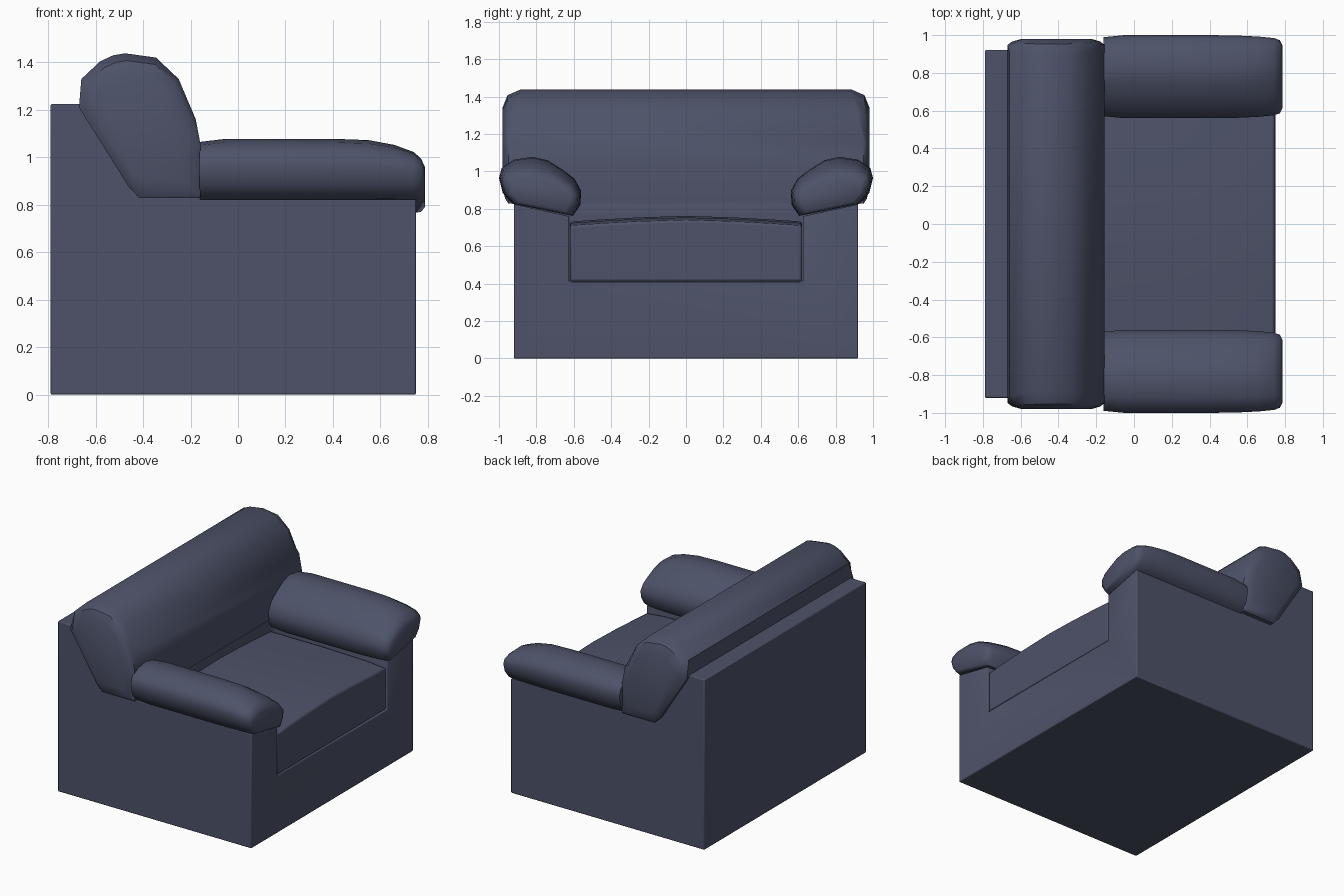
import bpy, bmesh, math

if "Cube" in bpy.data.objects:
    bpy.data.objects.remove(bpy.data.objects["Cube"])

fabric = bpy.data.materials.new("slate_fabric")
fabric.diffuse_color = (0.075, 0.085, 0.14, 1)
fabric.use_nodes = True
fabric.node_tree.nodes["Principled BSDF"].inputs["Base Color"].default_value = fabric.diffuse_color


def loft(name, rings, angle=35):
    """Skin equal-length rings of points and cap both ends."""
    bm = bmesh.new()
    loops = [[bm.verts.new(p) for p in r] for r in rings]
    for a, b in zip(loops, loops[1:]):
        n = len(a)
        for i in range(n):
            bm.faces.new((a[i], a[(i + 1) % n], b[(i + 1) % n], b[i]))
    bm.faces.new(loops[0])
    bm.faces.new(loops[-1])
    bmesh.ops.recalc_face_normals(bm, faces=bm.faces)
    me = bpy.data.meshes.new(name)
    bm.to_mesh(me)
    bm.free()
    ob = bpy.data.objects.new(name, me)
    bpy.context.collection.objects.link(ob)
    me.materials.append(fabric)
    bpy.ops.object.select_all(action='DESELECT')
    ob.select_set(True)
    bpy.context.view_layer.objects.active = ob
    bpy.ops.object.shade_smooth_by_angle(angle=math.radians(angle))
    return ob


def bevel(ob, width, segments=2):
    m = ob.modifiers.new("bevel", 'BEVEL')
    m.width, m.segments = width, segments
    m.limit_method, m.angle_limit = 'ANGLE', math.radians(30)


# Frame: side profile across the width, with the seat well and arm slopes cut away
side = [(-.79, 0), (.75, 0), (.75, .84), (-.40, .84), (-.66, 1.225), (-.79, 1.225)]
frame = loft("frame", [[(x, y, z) for x, z in side] for y in (-.92, .92)], 30)
well = [(-.625, .41), (.625, .41), (.625, .76), (1.0, .842),
        (1.0, 1.5), (-1.0, 1.5), (-1.0, .842), (-.625, .76)]
cutter = loft("well_cutter", [[(x, y, z) for y, z in well] for x in (-.165, 1.0)])
cutter.hide_render = True
cutter.hide_viewport = True
cut = frame.modifiers.new("well", 'BOOLEAN')
cut.operation, cut.object = 'DIFFERENCE', cutter
bevel(frame, .007)

# Seat cushion: slightly crowned block
seat_rings = []
for x, drop in ((-.2, 0), (.25, 0), (.6, .008), (.745, .022)):
    top = [(y, .762 - .03 * (abs(y) / .62) ** 1.5 - drop)
           for y in (.62, .45, .25, 0, -.25, -.45, -.62)]
    seat_rings.append([(x, y, z) for y, z in [(-.62, .412), (.62, .412)] + top])
seat = loft("seat_cushion", seat_rings)
bevel(seat, .012)

# Back cushion: rolled profile with softly domed ends
roll = [(-.67, 1.21), (-.66, 1.33), (-.58, 1.405), (-.525, 1.43), (-.475, 1.438),
        (-.345, 1.42), (-.25, 1.33), (-.178, 1.16), (-.157, 1.05), (-.157, .828),
        (-.415, .828), (-.46, .875)]


def roll_ring(scale, y, lift, sign):
    out = []
    for x, z in roll:
        t = min(1, max(0, (z - 1.2) / .22))
        out.append((-.4 + (x + .4) * scale, sign * (y - lift * t),
                    1.1 + (z - 1.1) * scale))
    return out


ends = [(.72, .98, 0), (.91, .966, .012), (1, .95, .065)]
loft("back_cushion", [roll_ring(*e, -1) for e in ends]
     + [roll_ring(*e, 1) for e in reversed(ends)])

# Arm pads: tilted padded section, tapering at the front, mirrored
pad = [(1.0, .965), (.985, 1.02), (.92, 1.063), (.82, 1.078), (.74, 1.06), (.66, 1.01),
       (.595, .96), (.56, .895), (.565, .82), (.605, .762), (.93, .828), (.98, .885)]
stations = [(-.162, .95, .93, .97), (-.05, 1, 1, 1), (.4, 1, 1, 1), (.55, .99, .97, 1),
            (.66, .965, .86, 1), (.74, .93, .7, 1), (.772, .88, .55, .95),
            (.787, .75, .36, .78)]


def pad_ring(x, sy, up, down):
    out = []
    for y, z in pad:
        dy = y - .778
        off = z - (.885 + .2 * dy)
        out.append((x, .778 + dy * sy,
                    .885 + .2 * dy * sy + off * (up if off > 0 else down)))
    return out


arms = loft("arm_pads", [pad_ring(*s) for s in stations], 45)
mirror = arms.modifiers.new("mirror", 'MIRROR')
mirror.use_axis = (False, True, False)
